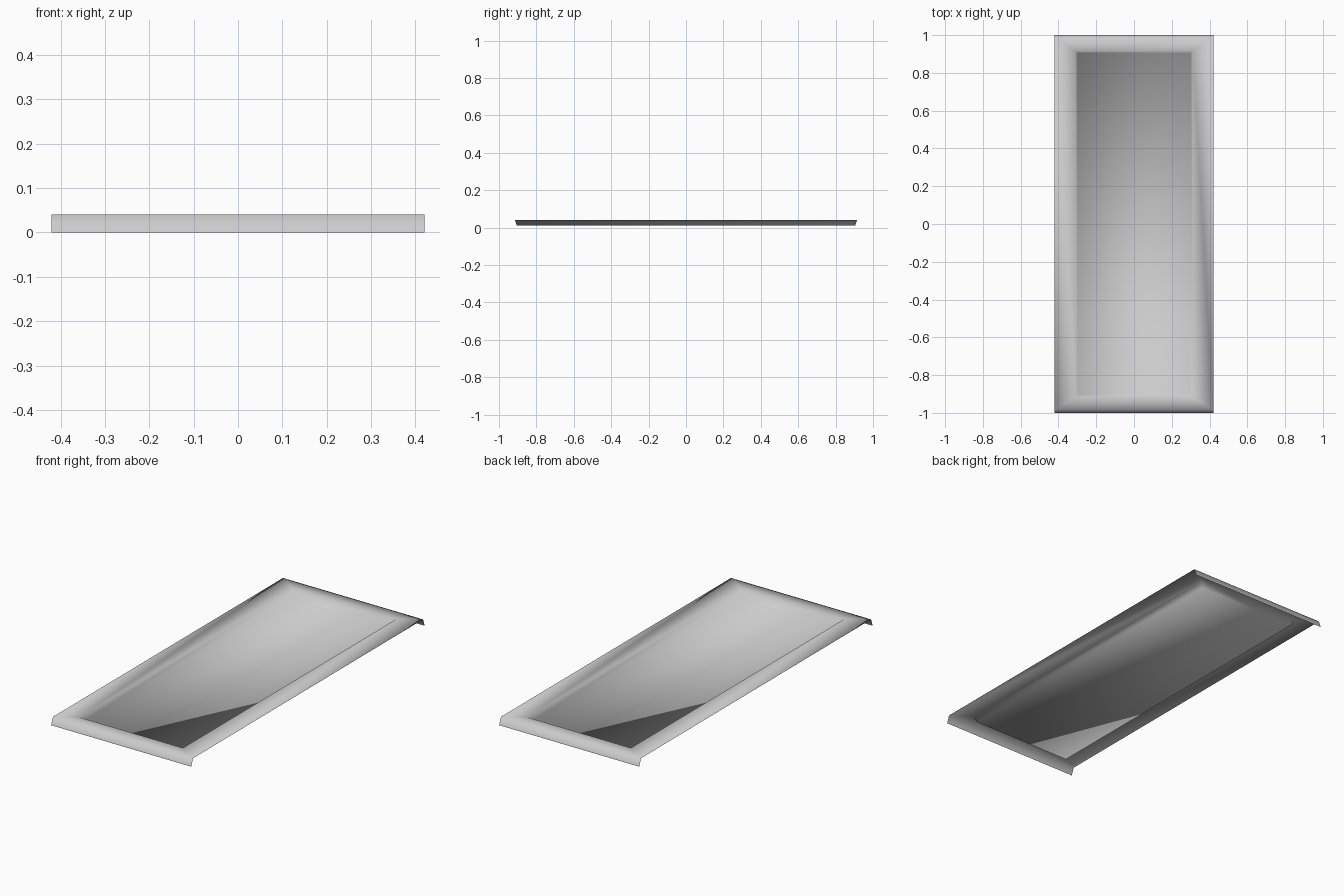
import bpy
import bmesh

cube = bpy.data.objects.get("Cube")
if cube:
    bpy.data.objects.remove(cube, do_unlink=True)

# Painted metal colour
grey = bpy.data.materials.new("light_grey")
grey.use_nodes = True
colour = (0.6, 0.6, 0.6, 1.0)
grey.diffuse_color = colour
grey.node_tree.nodes["Principled BSDF"].inputs["Base Color"].default_value = colour

HALF_WIDTH = 0.42
TOP = 0.04

bm = bmesh.new()


def ring(hx, hy, z):
    """Four corners, anticlockwise from front left."""
    return [bm.verts.new((sx * hx, sy * hy, z))
            for sx, sy in ((-1, -1), (1, -1), (1, 1), (-1, 1))]


def bridge(outer, inner):
    for i in range(4):
        j = (i + 1) % 4
        bm.faces.new((outer[i], outer[j], inner[j], inner[i]))


# Flat rim, steep recess walls and recessed floor
outer = ring(HALF_WIDTH, 0.985, TOP)
rim = ring(0.31, 0.915, TOP)
floor = ring(0.30, 0.905, 0.01)
bridge(outer, rim)
bridge(rim, floor)
bm.faces.new(floor)

# Turned-down lips on the two short ends
lip = ring(HALF_WIDTH, 1.0, 0.0)
for a, b in ((0, 1), (2, 3)):
    bm.faces.new((lip[a], lip[b], outer[b], outer[a]))

mesh = bpy.data.meshes.new("recessed_panel")
bm.to_mesh(mesh)
bm.free()
mesh.materials.append(grey)

# One continuous smooth sheet
mesh.shade_smooth()
panel = bpy.data.objects.new("recessed_panel", mesh)
bpy.context.collection.objects.link(panel)
